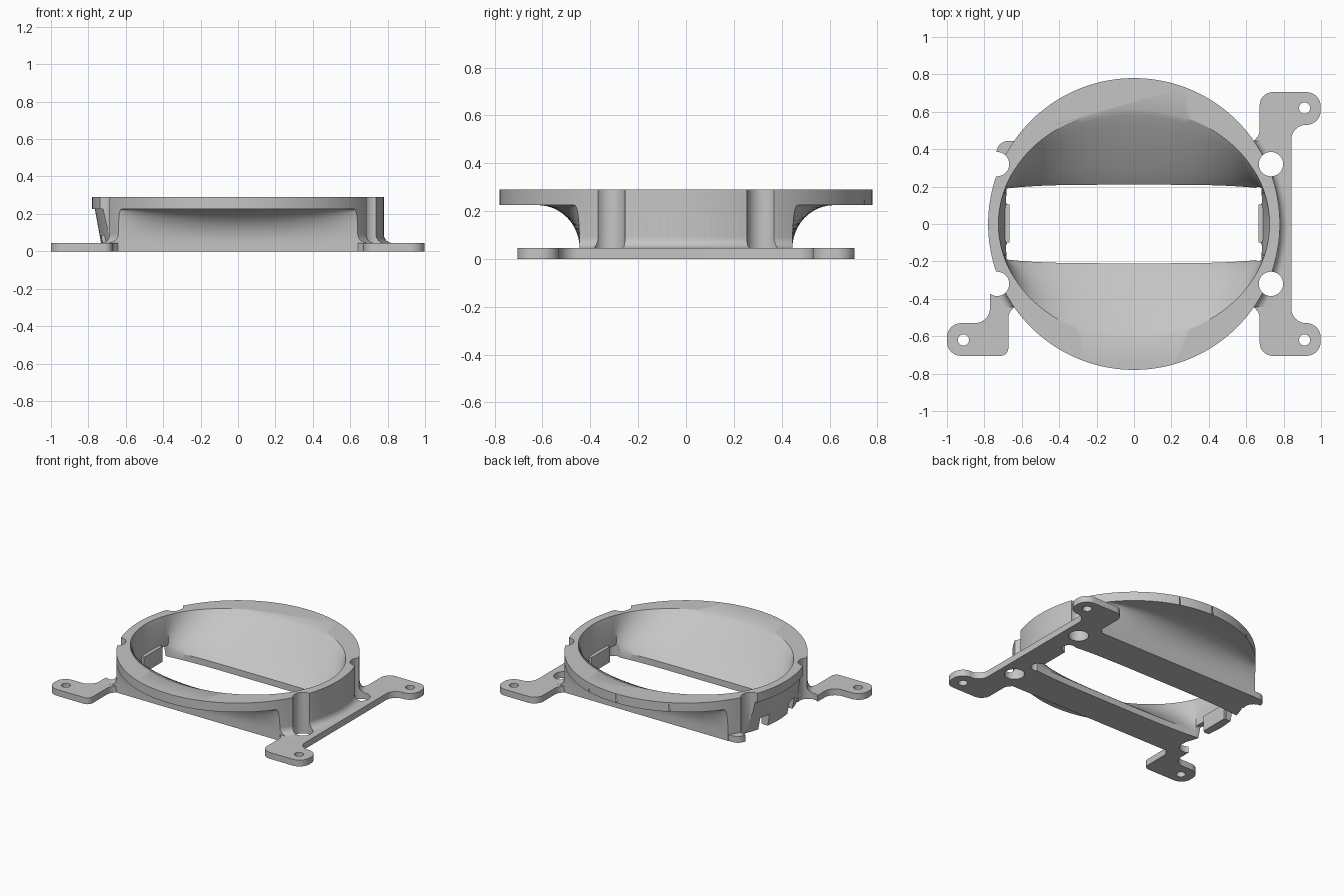
import bpy, bmesh, math
from mathutils import Vector

if "Cube" in bpy.data.objects:
    bpy.data.objects.remove(bpy.data.objects["Cube"])

grey = bpy.data.materials.new("mid_grey")
grey.diffuse_color = (0.56, 0.56, 0.56, 1)
grey.use_nodes = True
grey.node_tree.nodes["Principled BSDF"].inputs["Base Color"].default_value = grey.diffuse_color

PLATE, RIM_LOW, TOP = 0.045, 0.225, 0.29


def loft(name, sections):
    """Closed solid through a list of equal-length closed sections."""
    bm = bmesh.new()
    rows = [[bm.verts.new(p) for p in s] for s in sections]
    n = len(rows[0])
    for a, b in zip(rows, rows[1:]):
        for i in range(n):
            j = (i + 1) % n
            bm.faces.new((a[i], a[j], b[j], b[i]))
    bm.faces.new(rows[0][::-1])
    bm.faces.new(rows[-1])
    bmesh.ops.remove_doubles(bm, verts=bm.verts, dist=1e-5)
    bmesh.ops.triangulate(bm, faces=bm.faces)
    bmesh.ops.recalc_face_normals(bm, faces=bm.faces)
    me = bpy.data.meshes.new(name)
    bm.to_mesh(me)
    bm.free()
    ob = bpy.data.objects.new(name, me)
    bpy.context.collection.objects.link(ob)
    return ob


def cylinder(name, x, y, r, z0, z1, n=48):
    ring = [(x + r * math.cos(2 * math.pi * i / n), y + r * math.sin(2 * math.pi * i / n)) for i in range(n)]
    return loft(name, [[(px, py, z) for px, py in ring] for z in (z0, z1)])


def box(name, x0, x1, y0, y1, z0, z1):
    ring = [(x0, y0), (x1, y0), (x1, y1), (x0, y1)]
    return loft(name, [[(x, y, z) for x, y in ring] for z in (z0, z1)])


def lathe_arc(name, profile, a0, a1, n=40):
    secs = []
    for i in range(n + 1):
        a = math.radians(a0 + (a1 - a0) * i / n)
        secs.append([(r * math.cos(a), r * math.sin(a), z) for r, z in profile])
    return loft(name, secs)


def plate(name, corners, steps=8):
    """Extruded outline; each corner is (x, y, rounding radius)."""
    ring = []
    for i, (x, y, r) in enumerate(corners):
        p = Vector((x, y))
        if r == 0:
            ring.append(p)
            continue
        d0 = (Vector(corners[i - 1][:2]) - p).normalized()
        d1 = (Vector(corners[(i + 1) % len(corners)][:2]) - p).normalized()
        half = d0.angle(d1) / 2
        c = p + (d0 + d1).normalized() * r / math.sin(half)
        s = p + d0 * r / math.tan(half) - c
        e = p + d1 * r / math.tan(half) - c
        for k in range(steps + 1):
            ring.append(c + s.lerp(e, k / steps).normalized() * r)
    return loft(name, [[(q.x, q.y, z) for q in ring] for z in (0, PLATE)])


def combine(target, other, op):
    m = target.modifiers.new(op, "BOOLEAN")
    m.operation, m.solver, m.object = op, "EXACT", other
    bpy.context.view_layer.objects.active = target
    bpy.ops.object.modifier_apply(modifier=m.name)
    bpy.data.objects.remove(other)


# Round duct body
body = cylinder("duct_body", 0, 0, 0.78, 0, TOP, 160)

# Left wall leans inward below the rim, between the bolt holes
combine(body, lathe_arc("lean", [(0.715, -0.05), (1, -0.05), (1, RIM_LOW), (0.765, RIM_LOW)], 156.4, 203.6), "DIFFERENCE")

# Flare where the walls meet the base plates
flare = [(0.72, 0.02), (0.825, 0.02)]
for k in range(9):
    a = math.radians(90 * k / 8)
    flare.append((0.825 - 0.045 * math.sin(a), 0.09 - 0.045 * math.cos(a)))
flare.append((0.72, 0.09))
for a0, a1 in ((-38, 38), (203.6, 218)):
    combine(body, lathe_arc("flare", flare, a0, a1), "UNION")

# Curved undercuts below the rim, front and back
for side in (-1, 1):
    secs = []
    for i in range(41):
        x = -0.9 + 1.8 * i / 40
        y_top = max(0.45, 0.62 - 0.15 * (x / 0.62) ** 2)
        pts = [(0.445, -0.1)]
        for k in range(13):
            a = math.radians(90 * k / 12)
            pts.append((0.445 + (y_top - 0.445) * (1 - math.cos(a)),
                        PLATE + (RIM_LOW - PLATE) * math.sin(a)))
        pts += [(1, RIM_LOW), (1, -0.1)]
        secs.append([(x, side * y, z) for y, z in pts])
    combine(body, loft("undercut", secs), "DIFFERENCE")

# Base plates: right mounting bar with two ears, left ear, left rear corner
ear = [(0.62, 0.42, 0), (0.672, 0.48, 0.06), (0.672, 0.705, 0.07),
       (0.998, 0.705, 0.075), (0.998, 0.53, 0.075), (0.842, 0.53, 0.077)]
bar = ear + [(x, -y, r) for x, y, r in ear[::-1]]
left_ear = [(-0.62, -0.42, 0), (-0.672, -0.48, 0.06), (-0.672, -0.705, 0.04), (-1.0, -0.705, 0.075),
            (-1.0, -0.53, 0.075), (-0.77, -0.53, 0.08), (-0.77, -0.31, 0), (-0.62, -0.31, 0)]
corner = [(-0.60, 0.443, 0), (-0.735, 0.443, 0.06), (-0.735, 0.31, 0), (-0.60, 0.31, 0)]
for outline in (bar, left_ear, corner):
    combine(body, plate("base_plate", outline), "UNION")

# Inner passage: slot at the bottom sloping out to an oval at the top
A, B, SLOT_X, SLOT_Y, P, N = 0.725, 0.615, 0.68, 0.21, 1.08, 120
levels = [(-0.05, 0)]
for k in range(13):
    w = k / 12
    levels.append((PLATE + (TOP - PLATE) * (1 - (1 - w) ** P) ** (1 / P), w))
levels.append((0.4, 1))
secs = []
for z, w in levels:
    sec = []
    for i in range(N):
        a = 2 * math.pi * (i + 0.5) / N
        x, y = A * math.cos(a), B * math.sin(a)
        sx = max(-SLOT_X, min(SLOT_X, x))
        lim = SLOT_Y - 0.02 * (sx / SLOT_X) ** 4
        sy = max(-lim, min(lim, y))
        sec.append((sx + (x - sx) * w, sy + (y - sy) * w, z))
    secs.append(sec)
combine(body, loft("passage", secs), "DIFFERENCE")

# Small pads on the inner side walls
for s in (-1, 1):
    x0, x1 = sorted((s * 0.665, s * 0.70))
    combine(body, box("inner_pad", x0, x1, -0.1, 0.105, 0, 0.11), "UNION")

# Bolt holes, and notches at the foot of the side walls
for sx in (-1, 1):
    for sy in (-1, 1):
        combine(body, cylinder("bolt_hole", sx * 0.732, sy * 0.32, 0.065, -0.1, 0.4), "DIFFERENCE")
for sy in (-1, 1):
    combine(body, cylinder("right_notch", 0.675, sy * 0.155, 0.045, -0.1, 0.085), "DIFFERENCE")
    y0, y1 = sorted((sy * 0.11, sy * 0.19))
    combine(body, box("left_notch", -0.85, -0.6, y0, y1, -0.1, 0.085), "DIFFERENCE")

# Screw holes in the ears
for x, y in ((0.912, 0.62), (0.912, -0.62), (-0.912, -0.62)):
    combine(body, cylinder("screw_hole", x, y, 0.03, -0.1, 0.2, 32), "DIFFERENCE")

body.data.materials.clear()
body.data.materials.append(grey)
for p in body.data.polygons:
    p.material_index = 0
bpy.ops.object.select_all(action="DESELECT")
body.select_set(True)
bpy.context.view_layer.objects.active = body
bpy.ops.object.shade_smooth_by_angle(angle=math.radians(28))
